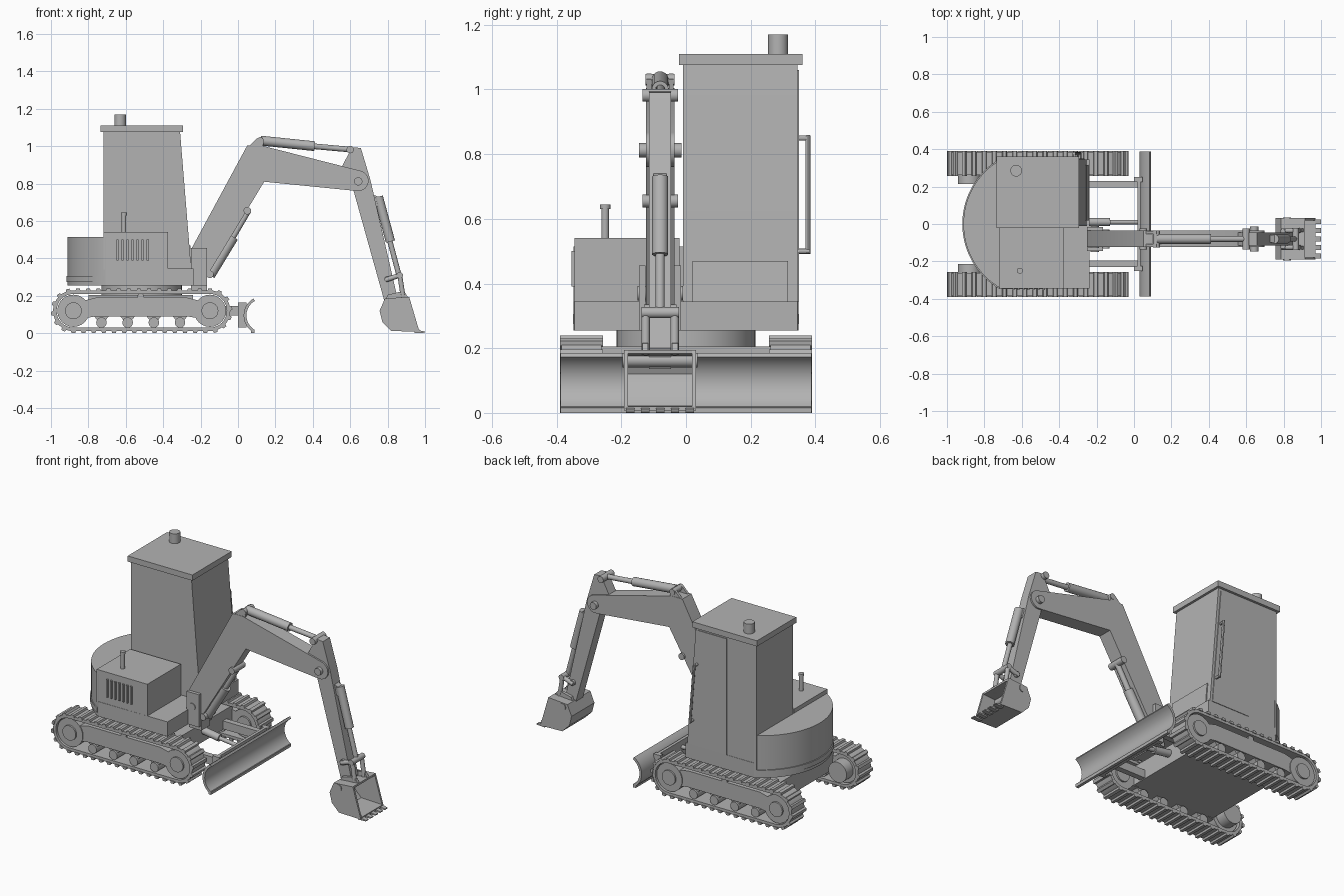
import bpy, bmesh, math
from mathutils import Vector

cube = bpy.data.objects.get("Cube")
if cube:
    bpy.data.objects.remove(cube, do_unlink=True)

grey = bpy.data.materials.new("plain_grey")
grey.use_nodes = True
grey.diffuse_color = (0.45, 0.45, 0.45, 1)
grey.node_tree.nodes["Principled BSDF"].inputs["Base Color"].default_value = grey.diffuse_color
parts = []


def finish(name, bm):
    bmesh.ops.recalc_face_normals(bm, faces=bm.faces)
    mesh = bpy.data.meshes.new(name)
    bm.to_mesh(mesh)
    bm.free()
    mesh.materials.append(grey)
    ob = bpy.data.objects.new(name, mesh)
    bpy.context.collection.objects.link(ob)
    parts.append(ob)
    return ob


def prism(name, pts, a, b, axis="y"):
    """Extrude an outline: (x, z) points along y, or (x, y) points along z."""
    bm = bmesh.new()
    place = (lambda p, t: (p[0], t, p[1])) if axis == "y" else (lambda p, t: (p[0], p[1], t))
    face = bm.faces.new([bm.verts.new(place(p, a)) for p in pts])
    ext = bmesh.ops.extrude_face_region(bm, geom=[face])
    move = (0, b - a, 0) if axis == "y" else (0, 0, b - a)
    bmesh.ops.translate(bm, vec=move, verts=[v for v in ext["geom"] if isinstance(v, bmesh.types.BMVert)])
    return finish(name, bm)


def box(name, x, y, z):
    return prism(name, [(x[0], z[0]), (x[1], z[0]), (x[1], z[1]), (x[0], z[1])], *y)


def rod(name, p, q, r, sides=24):
    p, q = Vector(p), Vector(q)
    bm = bmesh.new()
    bmesh.ops.create_cone(bm, cap_ends=True, segments=sides, radius1=r, radius2=r, depth=(q - p).length)
    turn = (q - p).to_track_quat("Z", "Y").to_matrix()
    bmesh.ops.rotate(bm, matrix=turn, verts=bm.verts)
    bmesh.ops.translate(bm, vec=(p + q) / 2, verts=bm.verts)
    return finish(name, bm)


def pin(name, x, z, y0, y1, r):
    return rod(name, (x, y0, z), (x, y1, z), r)


def arc(cx, cz, r, a0, a1, n):
    angles = [math.radians(a0 + (a1 - a0) * i / n) for i in range(n + 1)]
    return [(cx + r * math.cos(a), cz + r * math.sin(a)) for a in angles]


# Crawler tracks
REAR, FRONT, AXLE = -0.88, -0.15, 0.12


def stadium(r):
    return arc(FRONT, AXLE, r, -90, 90, 16) + arc(REAR, AXLE, r, 90, 270, 16)


def track_belt(name, y0, y1):
    bm = bmesh.new()
    loops = [[bm.verts.new((x, y, z)) for x, z in stadium(r)]
             for r, y in ((0.109, y0), (0.109, y1), (0.09, y1), (0.09, y0))]
    n = len(loops[0])
    for k in range(4):
        a, b = loops[k], loops[(k + 1) % 4]
        for i in range(n):
            j = (i + 1) % n
            bm.faces.new((a[i], a[j], b[j], b[i]))
    return finish(name, bm)


def track_point(s, r):
    """Position and outward angle at distance s around the belt."""
    run, turn = FRONT - REAR, math.pi * r
    if s < run:
        return FRONT - s, AXLE + r, math.pi / 2
    if s < run + turn:
        a = math.pi / 2 + (s - run) / r
        return REAR + r * math.cos(a), AXLE + r * math.sin(a), a
    if s < 2 * run + turn:
        return REAR + s - run - turn, AXLE - r, -math.pi / 2
    a = -math.pi / 2 + (s - 2 * run - turn) / r
    return FRONT + r * math.cos(a), AXLE + r * math.sin(a), a


LUGS = 40
length = 2 * (FRONT - REAR) + 2 * math.pi * 0.113
for side, s in (("left", 1), ("right", -1)):
    def span(a, b):
        return min(s * a, s * b), max(s * a, s * b)
    track_belt(side + "_track_belt", *span(0.262, 0.385))
    for i in range(LUGS):
        x, z, a = track_point(length * i / LUGS, 0.113)
        u, v = Vector((math.cos(a), math.sin(a))), Vector((-math.sin(a), math.cos(a)))
        c = Vector((x, z))
        prism(side + "_track_lug", [c + u * du + v * dv for du, dv in
              ((-0.008, -0.014), (-0.008, 0.014), (0.007, 0.009), (0.007, -0.009))], *span(0.257, 0.39))
    for x, label in ((REAR, "_rear_wheel"), (FRONT, "_front_wheel")):
        pin(side + label, x, AXLE, *span(0.28, 0.375), 0.086)
        pin(side + label + "_hub", x, AXLE, *span(0.27, 0.385), 0.045)
    pin(side + "_drive_motor", REAR, AXLE, *span(0.215, 0.28), 0.062)
    prism(side + "_track_frame", [(-0.82, 0.08), (-0.76, 0.09), (-0.27, 0.09), (-0.21, 0.08),
          (-0.21, 0.175), (-0.27, 0.19), (-0.76, 0.19), (-0.82, 0.175)], *span(0.285, 0.37))
    for x in (-0.73, -0.59, -0.45, -0.31):
        pin(side + "_track_roller", x, 0.057, *span(0.28, 0.372), 0.028)
        prism(side + "_roller_bracket", [(x - 0.04, 0.092), (x + 0.04, 0.092), (x + 0.015, 0.06),
              (x - 0.015, 0.06)], *span(0.295, 0.36))
    pin(side + "_carrier_roller", -0.52, 0.195, *span(0.28, 0.37), 0.018)
    box(side + "_blade_arm", (-0.26, 0.03), span(0.195, 0.23), (0.095, 0.145))
    box(side + "_blade_bracket", (0.0, 0.045), span(0.225, 0.25), (0.03, 0.165))

# Undercarriage and dozer blade
box("chassis", (-0.8, -0.24), (-0.29, 0.29), (0.09, 0.205))
rod("turntable", (-0.515, 0, 0.19), (-0.515, 0, 0.26), 0.215, 48)
prism("dozer_blade", arc(0.135, 0.095, 0.105, 120, 240, 12) + arc(0.135, 0.095, 0.09, 240, 120, 12), -0.388, 0.388)
box("blade_cutting_edge", (0.07, 0.088), (-0.388, 0.388), (0.0, 0.02))
box("blade_backing", (0.018, 0.036), (-0.25, 0.25), (0.03, 0.165))
rod("blade_cylinder_barrel", (-0.26, 0.01, 0.16), (-0.13, 0.01, 0.14), 0.022)
rod("blade_cylinder_rod", (-0.14, 0.01, 0.14), (0.03, 0.01, 0.12), 0.012)

# Slewing body with rounded counterweight
tail = arc(-0.515, 0, 0.397, 119, 241, 32)
prism("body_platform", tail + [(-0.238, -0.345), (-0.238, 0.345)], 0.255, 0.345, "z")
prism("counterweight", tail, 0.34, 0.515, "z")
prism("counterweight_trim", arc(-0.515, 0, 0.403, 120, 240, 32), 0.275, 0.305, "z")
box("engine_hood", (-0.72, -0.375), (-0.345, -0.02), (0.34, 0.54))
for i in range(7):
    x = -0.65 + 0.027 * i
    box("hood_louver", (x, x + 0.011), (-0.354, -0.34), (0.39, 0.5))
rod("hood_pipe", (-0.61, -0.25, 0.53), (-0.61, -0.25, 0.635), 0.012)
rod("hood_pipe_cap", (-0.61, -0.25, 0.63), (-0.61, -0.25, 0.645), 0.016)

# Cab
prism("cab", [(-0.72, 0.3), (-0.25, 0.3), (-0.25, 0.345), (-0.31, 1.08), (-0.72, 1.08)], -0.01, 0.345)
box("cab_roof", (-0.735, -0.295), (-0.022, 0.36), (1.075, 1.11))
rod("roof_pipe", (-0.63, 0.285, 1.1), (-0.63, 0.285, 1.17), 0.031)
prism("cab_front_panel", [(-0.26, 0.345), (-0.244, 0.345), (-0.254, 0.47), (-0.27, 0.47)], 0.02, 0.315)
prism("cab_door", [(-0.52, 0.345), (-0.265, 0.345), (-0.325, 1.06), (-0.52, 1.06)], 0.34, 0.349)
rod("door_handle_grip", (-0.29, 0.377, 0.492), (-0.32, 0.377, 0.858), 0.008, 12)
for x, z in ((-0.29, 0.5), (-0.32, 0.85)):
    rod("door_handle_mount", (x, 0.34, z), (x, 0.38, z), 0.008, 12)

# Boom
MID = -0.08
box("boom_base", (-0.25, -0.165), (MID - 0.04, MID + 0.04), (0.225, 0.345))
for y in (MID - 0.065, MID + 0.045):
    box("boom_bracket", (-0.25, -0.165), (y, y + 0.02), (0.255, 0.455))
prism("boom", [(-0.25, 0.31), (-0.175, 0.29), (0.14, 0.81), (0.62, 0.762)]
      + arc(0.643, 0.815, 0.055, -80, 70, 10) + [(0.12, 1.005), (0.05, 1.005), (-0.25, 0.45)],
      MID - 0.044, MID + 0.044)
pin("boom_foot_pin", -0.21, 0.37, MID - 0.07, MID + 0.07, 0.022)
pin("boom_arm_pin", 0.643, 0.812, MID - 0.066, MID + 0.066, 0.022)
pin("boom_cylinder_pin", 0.05, 0.655, MID - 0.055, MID + 0.055, 0.02)
rod("boom_cylinder_barrel", (-0.15, MID, 0.31), (-0.025, MID, 0.515), 0.028)
rod("boom_cylinder_rod", (-0.03, MID, 0.51), (0.055, MID, 0.655), 0.016)
pin("boom_cylinder_foot_pin", -0.15, 0.315, MID - 0.05, MID + 0.05, 0.02)

# Arm and its cylinder
for y in (MID - 0.042, MID + 0.027):
    prism("arm_cylinder_clevis", [(0.05, 0.99), (0.13, 0.99), (0.14, 1.03), (0.12, 1.05), (0.1, 1.04)], y, y + 0.015)
pin("arm_cylinder_foot_pin", 0.12, 1.03, MID - 0.045, MID + 0.045, 0.018)
rod("arm_cylinder_barrel", (0.12, MID, 1.03), (0.41, MID, 1.0), 0.026)
rod("arm_cylinder_rod", (0.4, MID, 1.0), (0.6, MID, 0.982), 0.015)
pin("arm_cylinder_head_pin", 0.6, 0.982, MID - 0.055, MID + 0.055, 0.02)
prism("arm", [(0.555, 0.89), (0.61, 0.995), (0.657, 0.99), (0.708, 0.82), (0.85, 0.2),
      (0.82, 0.135), (0.79, 0.145), (0.61, 0.79)], MID - 0.034, MID + 0.034)

# Bucket cylinder and linkage
prism("bucket_cylinder_mount", [(0.7, 0.75), (0.75, 0.73), (0.76, 0.69), (0.71, 0.65)], MID - 0.02, MID + 0.02)
rod("bucket_cylinder_barrel", (0.75, MID, 0.73), (0.815, MID, 0.49), 0.025)
rod("bucket_cylinder_rod", (0.81, MID, 0.5), (0.862, MID, 0.305), 0.014)
pin("linkage_arm_pin", 0.8, 0.29, MID - 0.05, MID + 0.05, 0.017)
pin("linkage_rod_pin", 0.865, 0.31, MID - 0.058, MID + 0.058, 0.017)
for y in (MID - 0.045, MID + 0.045):
    rod("linkage_bar", (0.79, y, 0.285), (0.87, y, 0.312), 0.013)
    rod("bucket_link", (0.865, y, 0.31), (0.885, y, 0.18), 0.013)

# Bucket, open toward the front of the machine
B0, B1 = MID - 0.108, MID + 0.108
back = [(0.915, 0.195), (0.785, 0.185), (0.757, 0.12), (0.772, 0.06), (0.82, 0.012), (0.97, 0.008)]
inner = [(0.97, 0.02), (0.825, 0.025), (0.785, 0.065), (0.77, 0.12), (0.795, 0.173), (0.915, 0.183)]
prism("bucket_shell", back + inner, B0, B1)
for y in (B0 - 0.003, B1 - 0.009):
    prism("bucket_side", back, y, y + 0.012)
pin("bucket_pivot_pin", 0.818, 0.163, B0 - 0.008, B1 + 0.008, 0.022)
for y in (MID - 0.055, MID + 0.037):
    prism("bucket_ear", [(0.79, 0.18), (0.91, 0.19), (0.895, 0.215), (0.86, 0.22), (0.8, 0.205)], y, y + 0.018)
for i in range(5):
    y = MID + (i - 2) * 0.046
    prism("bucket_tooth", [(0.945, 0.0), (1.0, 0.003), (1.0, 0.009), (0.945, 0.02)], y - 0.013, y + 0.013)

# Smooth the round parts, keeping edges sharp
bpy.ops.object.select_all(action="DESELECT")
for ob in parts:
    ob.select_set(True)
bpy.context.view_layer.objects.active = parts[0]
bpy.ops.object.shade_smooth_by_angle(angle=math.radians(30))
